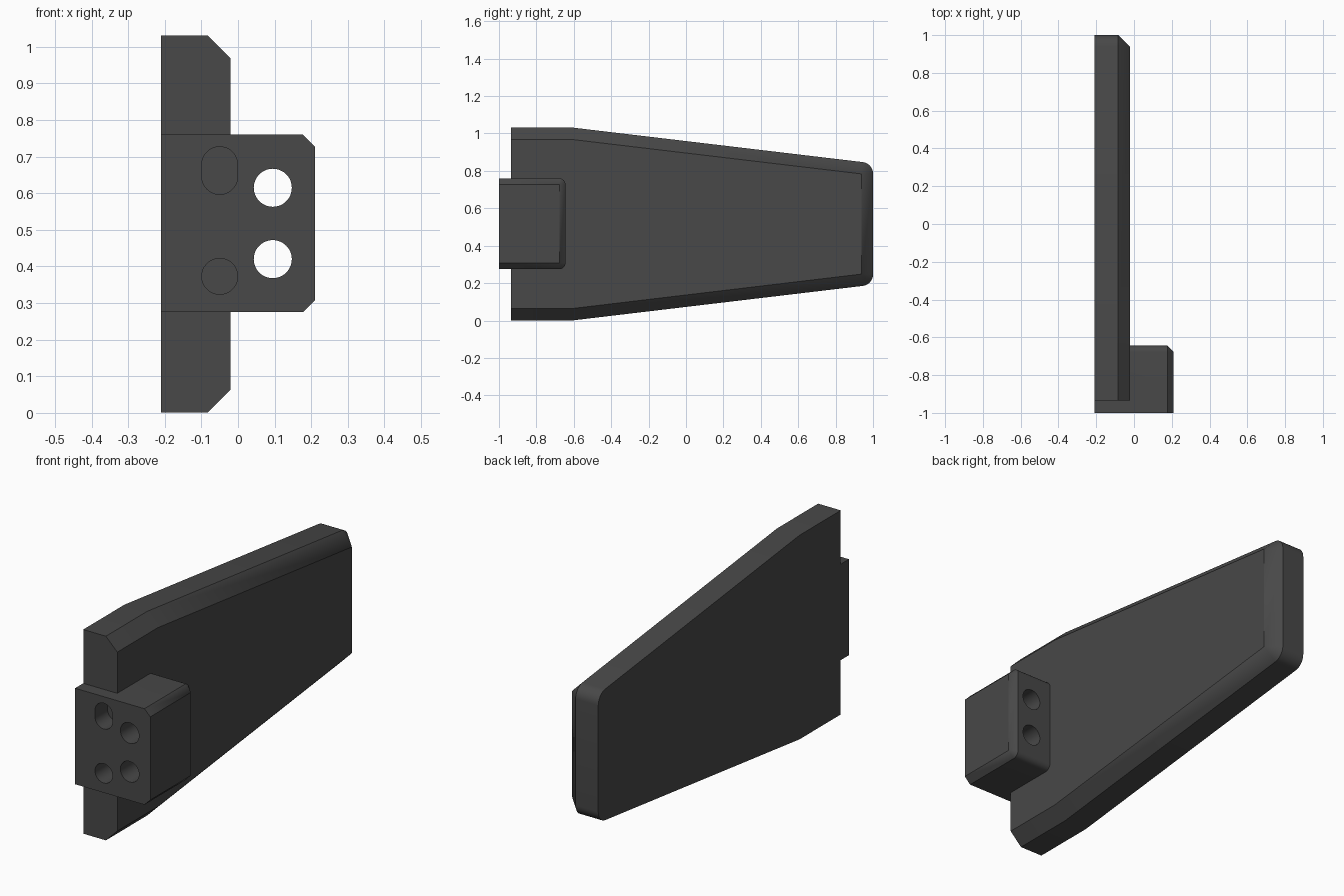
import bpy, bmesh, math
from mathutils import Vector

if "Cube" in bpy.data.objects:
    bpy.data.objects.remove(bpy.data.objects["Cube"])


def finish(name, bm):
    bmesh.ops.remove_doubles(bm, verts=bm.verts, dist=1e-5)
    bmesh.ops.recalc_face_normals(bm, faces=bm.faces)
    me = bpy.data.meshes.new(name)
    bm.to_mesh(me)
    bm.free()
    ob = bpy.data.objects.new(name, me)
    bpy.context.collection.objects.link(ob)
    return ob


def prism(name, rings):
    """Skin matching rings of 3D points and cap both ends."""
    bm = bmesh.new()
    vs = [[bm.verts.new(p) for p in r] for r in rings]
    n = len(vs[0])
    for a, b in zip(vs, vs[1:]):
        for i in range(n):
            j = (i + 1) % n
            bm.faces.new((a[i], a[j], b[j], b[i]))
    bm.faces.new(vs[0])
    bm.faces.new(vs[-1])
    return finish(name, bm)


def chamfered_plate(name, half, zc, d, x0, x1):
    """Plate along x, chamfered by d at x1; half = inner (y, z offset) points, front to back."""
    inner, outer = [], []
    pts = [Vector(p) for p in half]
    normals = []
    for a, b in zip(pts, pts[1:]):
        t = (b - a).normalized()
        normals.append(Vector((-t.y, t.x)))
    for i, p in enumerate(pts):
        if i == len(pts) - 1:
            # rounded back corner
            start = math.atan2(normals[-1].y, normals[-1].x)
            for k in range(9):
                a = start * (1 - k / 8)
                inner.append(p)
                outer.append(p + d * Vector((math.cos(a), math.sin(a))))
        else:
            # front end stays flat, middle points are mitred
            m = Vector((0, 1)) if i == 0 else (normals[i - 1] + normals[i]).normalized()
            inner.append(p)
            outer.append(p + m * d)

    def ring(x, q):
        return ([(x, p.x, zc + p.y) for p in q]
                + [(x, p.x, zc - p.y) for p in reversed(q)])
    return prism(name, [ring(x0, outer), ring(x1 - d, outer), ring(x1, inner)])


def slot_cutter(x, z, r, half_len, y0, y1):
    """Round or slotted bore along y."""
    prof = []
    for k in range(50):
        s = 1 if k < 25 else -1
        a = math.pi * (k - (0 if s > 0 else 1)) / 24
        prof.append((x + r * math.cos(a), z + s * half_len + r * math.sin(a)))
    return prism("bore_cutter", [[(px, y, pz) for px, pz in prof] for y in (y0, y1)])


def boolean(ob, other, op):
    m = ob.modifiers.new(op.lower(), 'BOOLEAN')
    m.operation, m.solver, m.object = op, 'EXACT', other
    bpy.context.view_layer.objects.active = ob
    bpy.ops.object.modifier_apply(modifier=m.name)
    bpy.data.objects.remove(other)


# Tapered blade and the mounting block across its front end
blade = chamfered_plate("bracket_arm",
                        [(-0.935, 0.452), (-0.61, 0.452), (0.937, 0.268)],
                        0.516, 0.0635, -0.21, -0.02)
block = chamfered_plate("mount_block", [(-1.0, 0.21), (-0.677, 0.21)],
                        0.5175, 0.0325, -0.21, 0.21)
boolean(blade, block, 'UNION')

# Two through bores, one blind bore and one shallow slot
for x, z, r, h, y1 in ((0.095, 0.615, 0.052, 0, -0.5),
                       (0.095, 0.42, 0.052, 0, -0.5),
                       (-0.05, 0.373, 0.049, 0, -0.7),
                       (-0.05, 0.662, 0.049, 0.016, -0.9)):
    boolean(blade, slot_cutter(x, z, r, h, -1.1, y1), 'DIFFERENCE')

# Dark finish
mat = bpy.data.materials.new("dark_grey")
mat.diffuse_color = (0.065, 0.065, 0.065, 1)
mat.use_nodes = True
mat.node_tree.nodes["Principled BSDF"].inputs["Base Color"].default_value = mat.diffuse_color
blade.data.materials.clear()
blade.data.materials.append(mat)
bpy.ops.object.select_all(action='DESELECT')
blade.select_set(True)
bpy.context.view_layer.objects.active = blade
bpy.ops.object.shade_smooth_by_angle(angle=math.radians(25))
